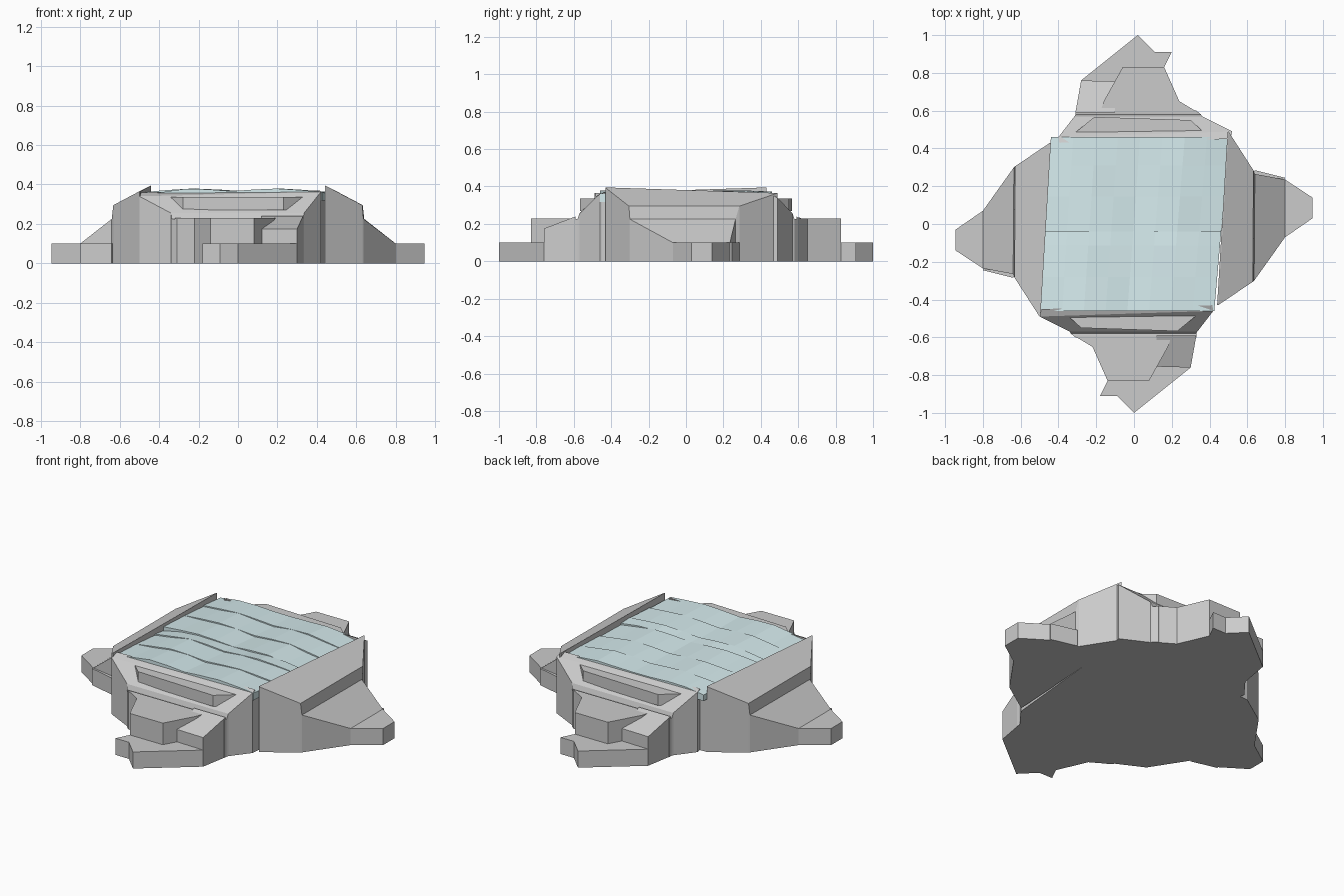
import bpy, math
from mathutils import Matrix, Vector

if "Cube" in bpy.data.objects:
    bpy.data.objects.remove(bpy.data.objects["Cube"])


def make(name, verts, faces, turn=False, shift=(0, 0, 0)):
    """Mesh object, optionally turned half way round z."""
    m = Matrix.Translation(shift) @ Matrix.Rotation(math.pi if turn else 0, 4, 'Z')
    me = bpy.data.meshes.new(name)
    me.from_pydata([m @ Vector(v) for v in verts], [], faces)
    me.validate()
    ob = bpy.data.objects.new(name, me)
    bpy.context.collection.objects.link(ob)
    import bmesh
    bm = bmesh.new()
    bm.from_mesh(me)
    bmesh.ops.recalc_face_normals(bm, faces=bm.faces)
    bm.to_mesh(me)
    bm.free()
    return ob


def prism(name, pts, z0, z1, **kw):
    n = len(pts)
    verts = [(x, y, z) for z in (z0, z1) for x, y in pts]
    faces = [[i, (i + 1) % n, n + (i + 1) % n, n + i] for i in range(n)]
    faces += [list(range(n))[::-1], list(range(n, 2 * n))]
    return make(name, verts, faces, **kw)


def strip(name, rows, base=0.0, **kw):
    """Solid under a ribbon of rows; every row is a line of top points."""
    w, r = len(rows[0]), len(rows)
    top = [p for row in rows for p in row]
    verts = top + [(x, y, base) for x, y, z in top]
    n, faces = w * r, []
    for j in range(r - 1):
        for i in range(w - 1):
            a, b, c, d = j * w + i, j * w + i + 1, (j + 1) * w + i + 1, (j + 1) * w + i
            faces += [[a, b, c, d], [a + n, d + n, c + n, b + n]]
        for i in (0, w - 1):
            a, d = j * w + i, (j + 1) * w + i
            faces.append([a, d, d + n, a + n])
    for j in (0, r - 1):
        for i in range(w - 1):
            a = j * w + i
            faces.append([a, a + 1, a + 1 + n, a + n])
    return make(name, verts, faces, **kw)


# Rock bed under the water
prism("rock_bed", [(-.50, -.48), (.42, -.45), (.505, .47), (-.44, .43)], 0, .325)

for turn, side, end in ((False, "left", "front"), (True, "right", "back")):
    kw = dict(turn=turn, shift=(.02 if turn else 0, 0, 0))

    # Side bank: sloped crown, small drop, ramp and low toe
    strip(side + "_bank", [
        [(-.44, .43, .395), (-.495, -.485, .365)],
        [(-.445, .43, .393), (-.50, -.49, .365)],
        [(-.63, .305, .295), (-.632, -.285, .295)],
        [(-.636, .30, .225), (-.64, -.265, .225)],
        [(-.80, .07, .10), (-.80, -.235, .10)],
        [(-.945, -.03, .10), (-.945, -.14, .10)]], turn=turn)
    prism(side + "_bank_foot", [(-.62, -.25), (-.64, -.285), (-.80, -.245), (-.78, -.2)],
          0, .10, turn=turn)

    # End bank: rim, slope and narrow ledge
    strip(end + "_bank", [
        [(-.49, -.45, .36), (.415, -.43, .37)],
        [(-.50, -.49, .34), (.42, -.46, .362)],
        [(-.34, -.57, .255), (.335, -.57, .255)],
        [(-.335, -.58, .225), (.33, -.58, .225)],
        [(-.31, -.60, .225), (.33, -.60, .23)]], **kw)
    # Slab jutting out of the slope
    prism(end + "_slab", [(-.34, -.495), (.33, -.485), (.23, -.567), (-.28, -.55)],
          .27, .337, **kw)
    # Stepped boulders
    prism(end + "_boulder", [(-.32, -.59), (-.22, -.65), (-.14, -.83), (.08, -.83),
                             (.18, -.65), (.20, -.59)], 0, .23, **kw)
    strip(end + "_ramp_rock", [[(.12, -.755, .175), (.30, -.76, .175)],
                               [(.12, -.59, .24), (.33, -.59, .24)]], **kw)
    prism(end + "_low_rock", [(-.20, -.62), (-.14, -.83), (-.18, -.91), (-.09, -.91),
                              (0, -1), (.30, -.76), (.31, -.62)], 0, .10, **kw)

# Water in overlapping rippled bands
water = bpy.data.materials.new("water")
water.diffuse_color = (.66, .82, .84, 1)
water.use_nodes = True
water.node_tree.nodes["Principled BSDF"].inputs["Base Color"].default_value = water.diffuse_color
bands = [-.46, -.28, -.115, -.04, .145, .31, .46]
wave = [.345, .362, .378, .375, .366, .374, .379, .372, .362]
for k in range(len(bands) - 1):
    prof = wave if k < 3 else wave[::-1]
    rows = []
    for y, drop in ((bands[k], .0), (bands[k + 1], .008)):
        t = (y + .46) / .92
        left, right = -.495 + .055 * t, .425 + .08 * t
        rows.append([(left + (right - left) * i / 8, y,
                      z - drop * abs(math.sin(i * 1.1 + k))) for i, z in enumerate(prof)])
    strip("water_band_%d" % (k + 1), rows, base=.318).data.materials.append(water)
